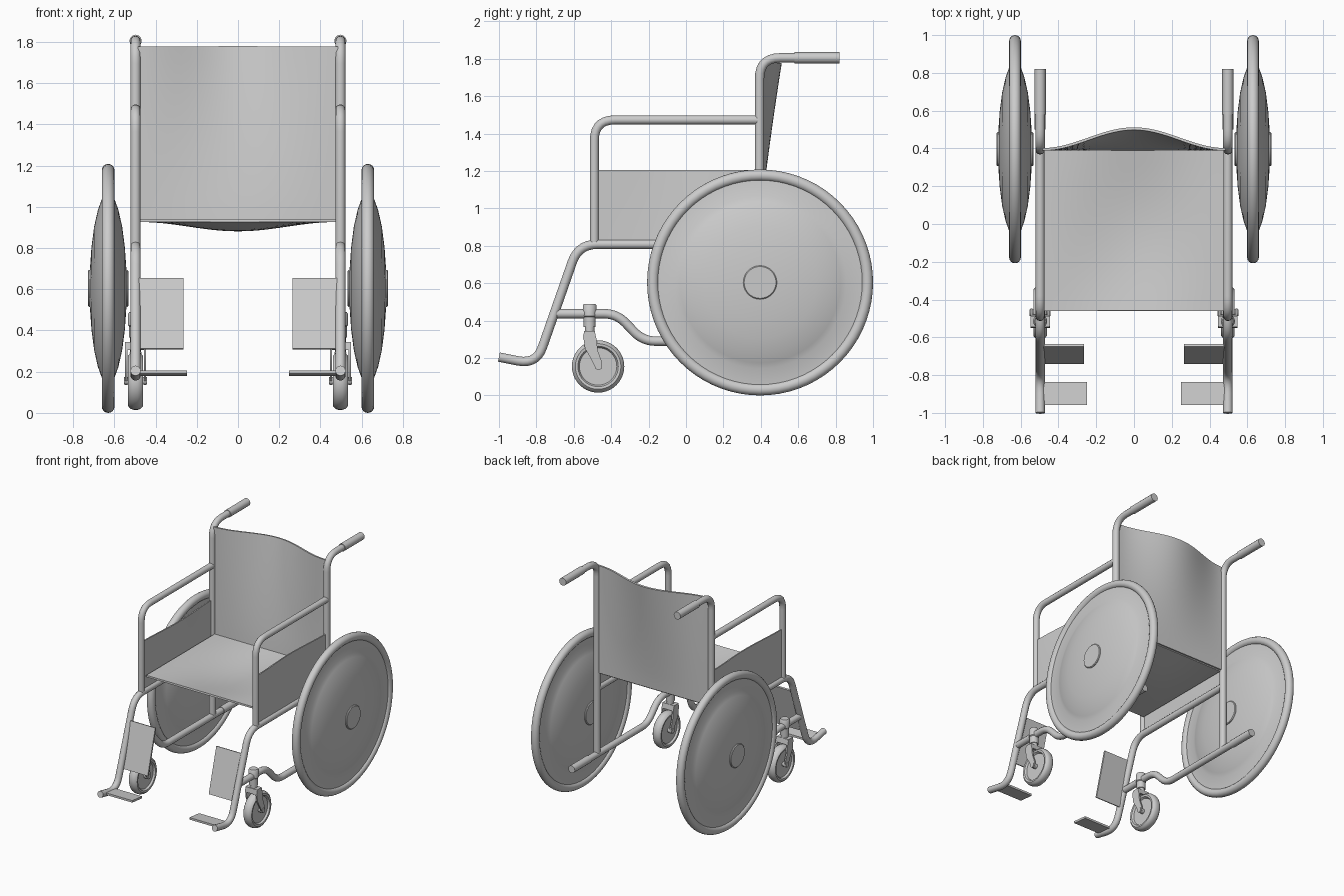
import bpy, bmesh, math
from mathutils import Vector, Matrix

if "Cube" in bpy.data.objects:
    bpy.data.objects.remove(bpy.data.objects["Cube"])

R = 0.025      # frame tube radius
FX = 0.497     # frame half width


def add_mesh(name, bm):
    bmesh.ops.recalc_face_normals(bm, faces=bm.faces)
    me = bpy.data.meshes.new(name)
    bm.to_mesh(me)
    bm.free()
    ob = bpy.data.objects.new(name, me)
    bpy.context.collection.objects.link(ob)
    return ob


def fillet(pts, rad, n=7):
    """Round the inner corners of a path."""
    out = [pts[0]]
    for a, p, b in zip(pts, pts[1:], pts[2:]):
        da, db = (a - p), (b - p)
        d = min(rad, da.length * 0.49, db.length * 0.49)
        s, e = p + da.normalized() * d, p + db.normalized() * d
        for i in range(n + 1):
            t = i / n
            out.append(s * (1 - t) ** 2 + p * 2 * t * (1 - t) + e * t * t)
    return out + [pts[-1]]


def tube(name, x, yz, r=R, rad=0.09):
    pts = fillet([Vector((x, y, z)) for y, z in yz], rad)
    cu = bpy.data.curves.new(name, 'CURVE')
    cu.dimensions = '3D'
    cu.bevel_depth = r
    cu.bevel_resolution = 4
    cu.use_fill_caps = True
    sp = cu.splines.new('POLY')
    sp.points.add(len(pts) - 1)
    for q, p in zip(sp.points, pts):
        q.co = (*p, 1)
    bpy.context.collection.objects.link(bpy.data.objects.new(name, cu))


def lathe(name, prof, loc, axis='X', steps=64, closed=False):
    """Revolve (radius, height) pairs about an axis."""
    bm = bmesh.new()
    vs = [bm.verts.new((r, 0, h)) for r, h in prof]
    es = [bm.edges.new(p) for p in zip(vs, vs[1:])]
    if closed:
        es.append(bm.edges.new((vs[-1], vs[0])))
    bmesh.ops.spin(bm, geom=vs + es, cent=(0, 0, 0), axis=(0, 0, 1),
                   angle=math.tau, steps=steps)
    bmesh.ops.remove_doubles(bm, verts=bm.verts, dist=1e-5)
    if axis == 'X':
        bm.transform(Matrix.Rotation(math.pi / 2, 4, 'Y'))
    bm.transform(Matrix.Translation(loc))
    return add_mesh(name, bm)


def sheet(name, f, nu=28, nv=14, thick=0.014):
    """Fabric sheet from f(u, v), thickened."""
    bm = bmesh.new()
    g = [[bm.verts.new(f(i / nu, j / nv)) for j in range(nv + 1)] for i in range(nu + 1)]
    for i in range(nu):
        for j in range(nv):
            bm.faces.new((g[i][j], g[i + 1][j], g[i + 1][j + 1], g[i][j + 1]))
    ob = add_mesh(name, bm)
    m = ob.modifiers.new('thickness', 'SOLIDIFY')
    m.thickness = thick
    m.offset = 0


def slab(name, x0, x1, yz):
    """Side outline extruded across x."""
    bm = bmesh.new()
    f = bm.faces.new([bm.verts.new((x0, y, z)) for y, z in yz])
    ext = bmesh.ops.extrude_face_region(bm, geom=[f])
    bmesh.ops.translate(bm, vec=(x1 - x0, 0, 0),
                        verts=[v for v in ext['geom'] if isinstance(v, bmesh.types.BMVert)])
    return add_mesh(name, bm)


def both_faces(half):
    return half + [(r, -h) for r, h in reversed(half)]


def bell(u):
    return math.sin(math.pi * u) ** 2


# Seat and back slings
W = 0.475
sheet("seat", lambda u, v: (W * (2 * u - 1), -0.46 + 0.85 * v,
                            0.933 - 0.045 * bell(u) * math.sin(math.pi * v)))
sheet("backrest", lambda u, v: (0.485 * (2 * u - 1), 0.395 + 0.11 * bell(u) * v ** 1.2,
                                0.935 + 0.843 * v))

disc = both_faces([(0, .09), (.1, .088), (.2, .081), (.3, .068), (.38, .05),
                   (.43, .032), (.46, .02), (.56, .014)])
tyre = [(0.573 + 0.031 * math.cos(a), 0.031 * math.sin(a))
        for a in (math.tau * i / 16 for i in range(16))]
caster = both_faces([(0, .02), (.1, .02), (.108, .034), (.122, .036), (.135, .025), (.14, .01)])

for side, s in (("left", 1), ("right", -1)):
    x = s * FX
    # Rear wheel
    c = (s * 0.63, 0.396, 0.604)
    lathe(side + "_tyre", tyre, c, closed=True, steps=72)
    lathe(side + "_wheel_disc", disc, c, steps=72)
    lathe(side + "_hub", both_faces([(0, .098), (.085, .098), (.09, .093), (.09, .08)]), c, steps=40)
    # Tubular frame
    tube(side + "_back_post", x, [(.393, .29), (.393, 1.805), (.62, 1.805)], rad=.13)
    tube(side + "_push_grip", x, [(.58, 1.805), (.82, 1.805)], r=.03)
    tube(side + "_armrest", x, [(-.49, .82), (-.49, 1.473), (.393, 1.473)], r=.024, rad=.11)
    tube(side + "_seat_rail_and_leg", x, [(.393, .808), (-.575, .808), (-.8, .165), (-1, .205)], rad=.1)
    tube(side + "_lower_rail", x, [(-.69, .437), (-.37, .437), (-.23, .29), (.65, .29)], rad=.07)
    tube(side + "_lower_rail_cap", x, [(.5, .29), (.71, .29)], r=.029)
    # Side panel, slightly bowed inward
    sheet(side + "_side_panel", lambda u, v: (s * (.497 - .018 * bell(u) * v),
                                              -.475 + .865 * u, .83 + .375 * v), thick=.01)
    # Foot plate and calf pad
    slab(side + "_foot_plate", s * .248, x, [(-.957, .19), (-.957, .206), (-.837, .194), (-.837, .178)])
    slab(side + "_calf_pad", s * .265, x, [(-.742, .312), (-.73, .308), (-.636, .65), (-.648, .654)])
    # Caster wheel, fork and swivel
    lathe(side + "_caster", caster, (x, -.47, .155), steps=40)
    lathe(side + "_caster_axle", both_faces([(0, .056), (.018, .056)]), (x, -.47, .155), steps=20)
    lathe(side + "_swivel", [(0, .30), (.026, .30), (.026, .365), (.032, .365), (.032, .42),
                             (.037, .425), (.037, .48), (.03, .49), (0, .49)],
          (x, -.515, 0), axis='Z', steps=28)
    slab(side + "_fork_crown", x - .05, x + .05, [(-.55, .305), (-.545, .345), (-.488, .345), (-.48, .305)])
    for k, e in (("inner", -1), ("outer", 1)):
        slab(f"{side}_fork_{k}", x + e * .04, x + e * .051,
             [(-.55, .32), (-.54, .345), (-.49, .345), (-.478, .3), (-.472, .24), (-.448, .175),
              (-.45, .145), (-.465, .135), (-.483, .145), (-.51, .2), (-.54, .25)])

# Finish: real meshes, smooth with crisp edges
bpy.ops.object.select_all(action='SELECT')
bpy.context.view_layer.objects.active = bpy.context.selected_objects[0]
bpy.ops.object.convert(target='MESH')
bpy.ops.object.shade_smooth_by_angle(angle=math.radians(35))
